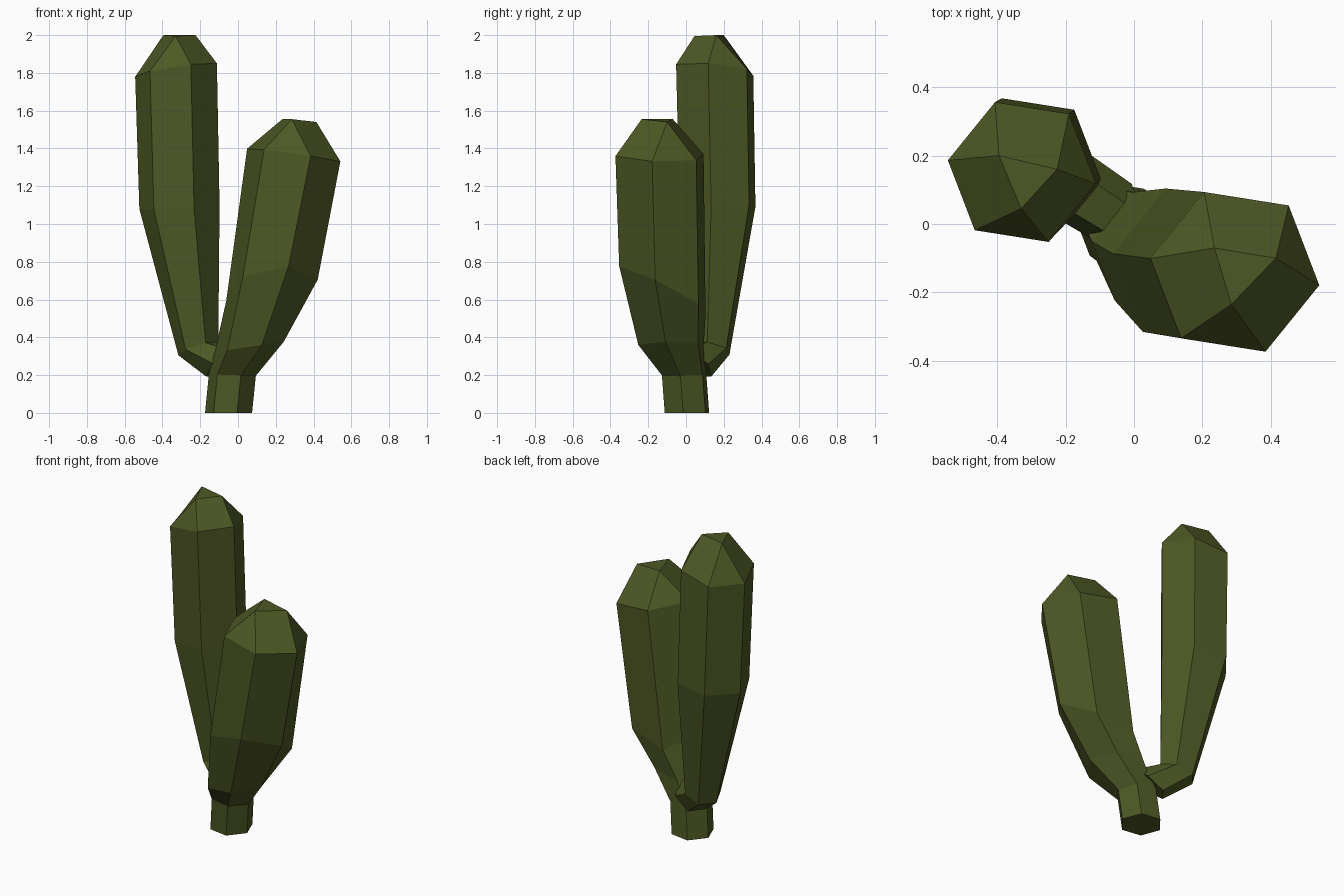
import bpy
import bmesh
from math import sin, cos, radians
from mathutils import Vector

if "Cube" in bpy.data.objects:
    bpy.data.objects.remove(bpy.data.objects["Cube"], do_unlink=True)

SIDES = 6
FIRST_ANGLE = -9  # direction of the first rib


def make_material(name, color):
    mat = bpy.data.materials.new(name)
    mat.use_nodes = True
    mat.diffuse_color = color
    mat.node_tree.nodes["Principled BSDF"].inputs["Base Color"].default_value = color
    return mat


def ring_points(center, radius, slope_x, slope_y):
    """Hexagon in plan whose height follows a sloped plane."""
    points = []
    for i in range(SIDES):
        a = radians(FIRST_ANGLE + i * 360 / SIDES)
        dx, dy = radius * cos(a), radius * sin(a)
        lift = dx * slope_x + dy * slope_y
        points.append(Vector(center) + Vector((dx, dy, lift)))
    return points


def make_stem(name, rings, tips, mat):
    """Loft through the rings, then close with a three-cornered crown."""
    bm = bmesh.new()
    loops = [[bm.verts.new(p) for p in ring_points(*r)] for r in rings]
    for low, high in zip(loops, loops[1:]):
        for i in range(SIDES):
            j = (i + 1) % SIDES
            bm.faces.new((low[i], low[j], high[j], high[i]))
    bm.faces.new(loops[0][::-1])

    # Each crown corner joins one pair of ribs
    top = loops[-1]
    crown = [bm.verts.new(t) for t in tips]
    for k in range(3):
        a, b, c = top[2 * k], top[2 * k + 1], top[(2 * k + 2) % SIDES]
        bm.faces.new((a, b, crown[k]))
        bm.faces.new((b, c, crown[(k + 1) % 3], crown[k]))
    bm.faces.new(crown)

    bmesh.ops.recalc_face_normals(bm, faces=bm.faces)
    mesh = bpy.data.meshes.new(name)
    bm.to_mesh(mesh)
    bm.free()
    mesh.materials.append(mat)
    obj = bpy.data.objects.new(name, mesh)
    bpy.context.collection.objects.link(obj)
    return obj


green = make_material("cactus green", (0.075, 0.098, 0.018, 1))

# Short stem, rising from the ground: centre, radius, slope in x, slope in y
make_stem("short_stem", [
    ((-0.05, 0.005, 0), 0.126, 0, 0),
    ((-0.03, -0.01, 0.2), 0.126, -0.03, 0),
    ((0.06, -0.08, 0.35), 0.185, 0.15, 0),
    ((0.18, -0.125, 0.65), 0.245, 0.15, -0.5),
    ((0.295, -0.14, 1.365), 0.25, -0.14, -0.03),
], [(0.415, -0.10, 1.54), (0.235, -0.07, 1.555), (0.285, -0.235, 1.555)], green)

# Tall arm, branching from the base of the short stem
make_stem("tall_arm", [
    ((-0.07, 0.04, 0.26), 0.10, 0.6, -0.5),
    ((-0.21, 0.13, 0.34), 0.107, 0.3, -0.2),
    ((-0.31, 0.167, 1.09), 0.215, 0.05, 0.03),
    ((-0.328, 0.152, 1.815), 0.219, 0.15, -0.09),
], [(-0.225, 0.16, 2.0), (-0.395, 0.20, 2.0), (-0.33, 0.045, 1.995)], green)
